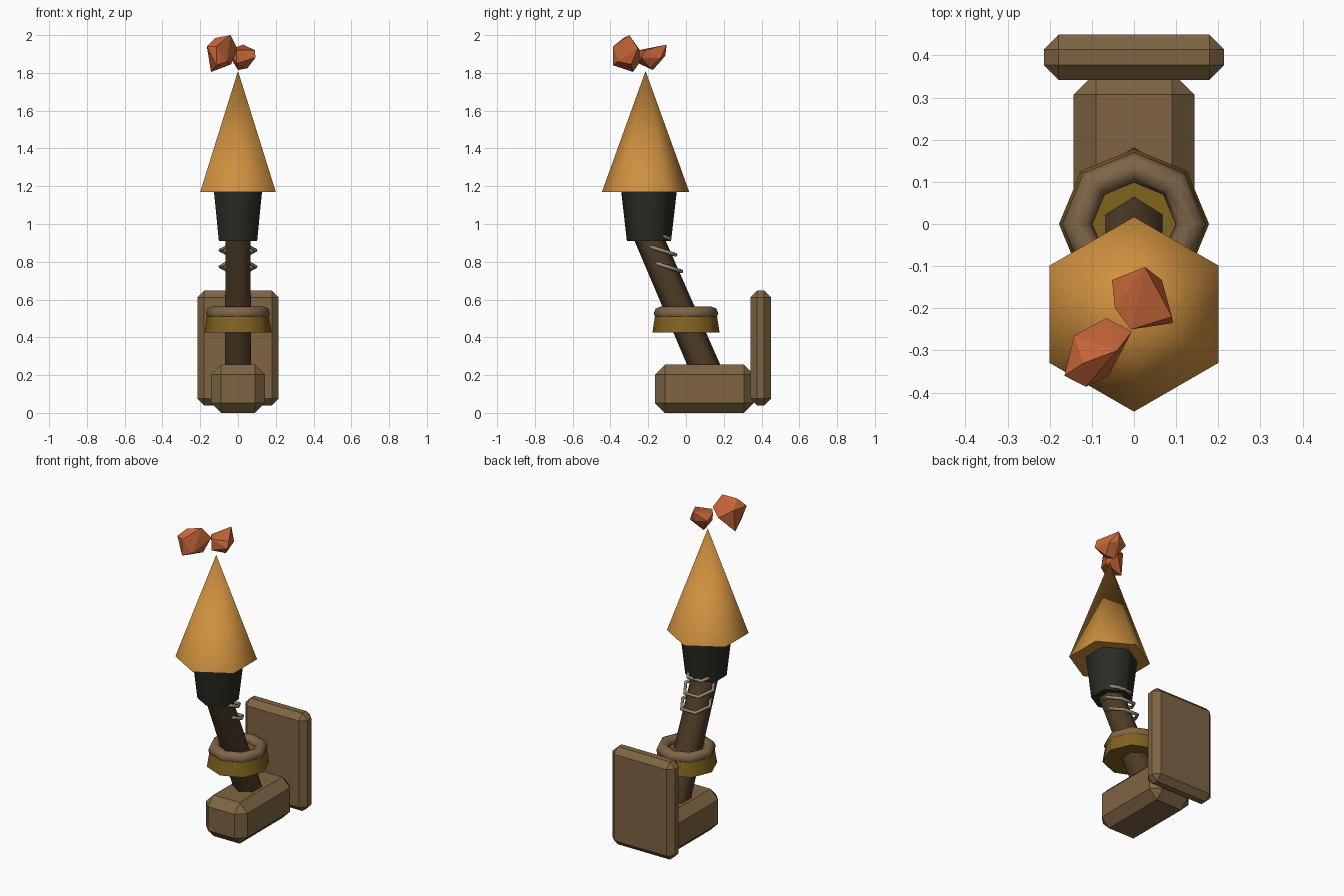
import bpy
import bmesh
from math import radians
from mathutils import Vector

default_cube = bpy.data.objects.get("Cube")
if default_cube:
    bpy.data.objects.remove(default_cube, do_unlink=True)


def make_material(name, red, green, blue):
    material = bpy.data.materials.new(name)
    material.use_nodes = True
    colour = (red, green, blue, 1)
    material.diffuse_color = colour
    for node in material.node_tree.nodes:
        if node.type == "BSDF_PRINCIPLED":
            node.inputs["Base Color"].default_value = colour
    return material


wood = make_material("bracket wood", 0.21, 0.13, 0.056)
dark_wood = make_material("dark pole wood", 0.075, 0.045, 0.019)
brass = make_material("aged brass", 0.22, 0.125, 0.014)
rim_brown = make_material("rim brown", 0.21, 0.13, 0.066)
wire_grey = make_material("wire grey", 0.31, 0.25, 0.18)
iron = make_material("black iron", 0.023, 0.025, 0.018)
flame_orange = make_material("flame orange", 0.62, 0.28, 0.05)
ember_red = make_material("ember red", 0.56, 0.13, 0.04)


def finish(name, material, smooth_angle=None):
    obj = bpy.context.object
    obj.name = name
    obj.data.materials.clear()
    obj.data.materials.append(material)
    if smooth_angle:
        bpy.ops.object.shade_smooth_by_angle(angle=radians(smooth_angle))
    return obj


def chamfered_box(name, low, high, chamfer, material):
    low, high = Vector(low), Vector(high)
    bpy.ops.mesh.primitive_cube_add(size=1, location=(low + high) / 2)
    obj = finish(name, material)
    for vertex in obj.data.vertices:
        vertex.co *= high - low
    bevel = obj.modifiers.new("chamfer", "BEVEL")
    bevel.width = chamfer
    bevel.segments = 1


def tapered_prism(name, sides, bottom, top, radii, material):
    """Closed prism or cone running from the bottom point to the top point."""
    bottom, top = Vector(bottom), Vector(top)
    axis = top - bottom
    tilt = Vector((0, 0, 1)).rotation_difference(axis).to_euler()
    bpy.ops.mesh.primitive_cone_add(
        vertices=sides, radius1=radii[0], radius2=radii[1],
        depth=axis.length, location=(bottom + top) / 2, rotation=tilt)
    finish(name, material, smooth_angle=65)


def ring(name, sides, location, radius, thickness, material, tilt=0):
    bpy.ops.mesh.primitive_torus_add(
        major_segments=sides, minor_segments=8, location=location,
        major_radius=radius, minor_radius=thickness,
        rotation=(radians(tilt), 0, 0))
    finish(name, material, smooth_angle=65)


def faceted_rock(name, centre, corners, material):
    """Convex chunk from corner offsets given in hundredths of a unit."""
    bm = bmesh.new()
    for corner in corners:
        bm.verts.new(Vector(corner) / 100)
    hull = bmesh.ops.convex_hull(bm, input=bm.verts)
    loose = [v for v in hull["geom_interior"] if isinstance(v, bmesh.types.BMVert)]
    bmesh.ops.delete(bm, geom=loose, context="VERTS")
    bmesh.ops.recalc_face_normals(bm, faces=bm.faces)
    mesh = bpy.data.meshes.new(name)
    bm.to_mesh(mesh)
    bm.free()
    obj = bpy.data.objects.new(name, mesh)
    obj.location = centre
    bpy.context.collection.objects.link(obj)
    mesh.materials.append(material)


# Wall bracket
chamfered_box("wall_plate", (-0.214, 0.342, 0.04), (0.214, 0.449, 0.647), 0.035, wood)
chamfered_box("support_arm", (-0.143, -0.165, 0), (0.143, 0.36, 0.255), 0.053, wood)

# Leaning pole held by a collar
tapered_prism("pole", 6, (0, 0.117, 0.2), (0, -0.229, 1), (0.081, 0.075), dark_wood)
tapered_prism("collar", 8, (0, 0, 0.425), (0, 0, 0.52), (0.178, 0.163), brass)
ring("collar_rim", 8, (0, 0, 0.527), 0.135, 0.036, rim_brown)

# Wire bindings step up the back of the pole
for step in range(3):
    centre = (0, -0.1 - 0.031 * step, 0.774 + 0.087 * step)
    ring("wire_binding", 6, centre, 0.093, 0.01, wire_grey, tilt=-18)

# Cup and flame
tapered_prism("cup", 6, (0, -0.196, 0.91), (0, -0.196, 1.172), (0.117, 0.147), iron)
tapered_prism("flame", 6, (0, -0.214, 1.17), (0, -0.214, 1.81), (0.231, 0), flame_orange)

# Embers floating over the flame tip
faceted_rock("large_ember", (-0.09, -0.3, 1.9), [
    (-7.5, -6, 4), (-5.3, 2, -9.5), (5, 0, 10), (-3, -3, 8.5), (8.5, 4.5, 3),
    (-2.4, -8.6, -6), (-2.4, -8.6, 4), (3, -6, -4), (2.4, 7.7, -1),
    (5.3, 1, -5.5), (-5.2, 3.5, 4)], ember_red)
faceted_rock("small_ember", (0.02, -0.18, 1.89), [
    (0.6, 7.8, 6), (4.6, 4.7, -1), (7.2, -5.5, -1), (7, -4, 3), (-2.7, -7, -4),
    (-2.7, -7, 3), (-7.2, 4.7, 1), (-6.5, -2, 3), (-2, 0.5, -7.5),
    (3, -1, -6.5), (0, 7, 0)], ember_red)
